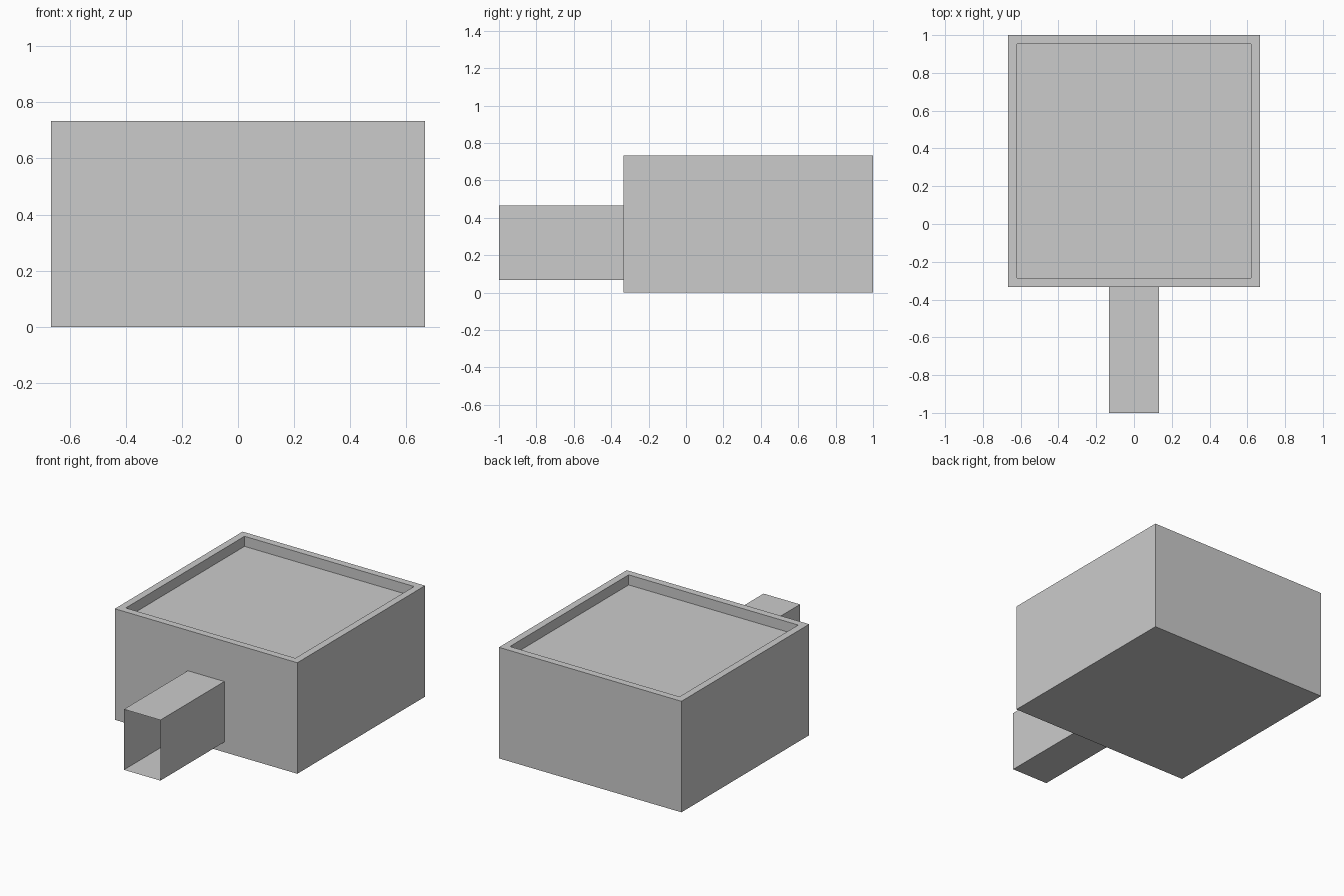
import bpy, bmesh
from mathutils import Vector

if "Cube" in bpy.data.objects:
    bpy.data.objects.remove(bpy.data.objects["Cube"])


def box_bmesh(lo, hi):
    """Axis-aligned box between two corners."""
    bm = bmesh.new()
    bmesh.ops.create_cube(bm, size=1)
    lo, hi = Vector(lo), Vector(hi)
    for v in bm.verts:
        v.co = (lo + hi) / 2 + v.co * (hi - lo)
    bm.normal_update()
    return bm


def face_towards(bm, direction):
    return max(bm.faces, key=lambda f: f.normal.dot(Vector(direction)))


def finish(bm, name):
    mesh = bpy.data.meshes.new(name)
    bm.to_mesh(mesh)
    bm.free()
    obj = bpy.data.objects.new(name, mesh)
    bpy.context.collection.objects.link(obj)
    return obj


RIM = 0.0667

# Main body: block with a raised rim around a shallow sunken top
bm = box_bmesh((-0.6667, -0.3333, 0), (0.6667, 1, 0.7333))
top = face_towards(bm, (0, 0, 1))
bmesh.ops.inset_region(bm, faces=[top], thickness=RIM)
floor = bmesh.ops.extrude_face_region(bm, geom=[top])["geom"]
bmesh.ops.delete(bm, geom=[top], context='FACES')
bmesh.ops.translate(bm, vec=(0, 0, -RIM),
                    verts=[g for g in floor if isinstance(g, bmesh.types.BMVert)])
bmesh.ops.recalc_face_normals(bm, faces=bm.faces)
finish(bm, "body")

# Entrance duct: thin-walled tube, open at the front and where it meets the body
bm = box_bmesh((-0.1333, -1, 0.0667), (0.1333, -0.3333, 0.4667))
ends = [face_towards(bm, (0, s, 0)) for s in (-1, 1)]
bmesh.ops.delete(bm, geom=ends, context='FACES')
finish(bm, "entrance_duct")
